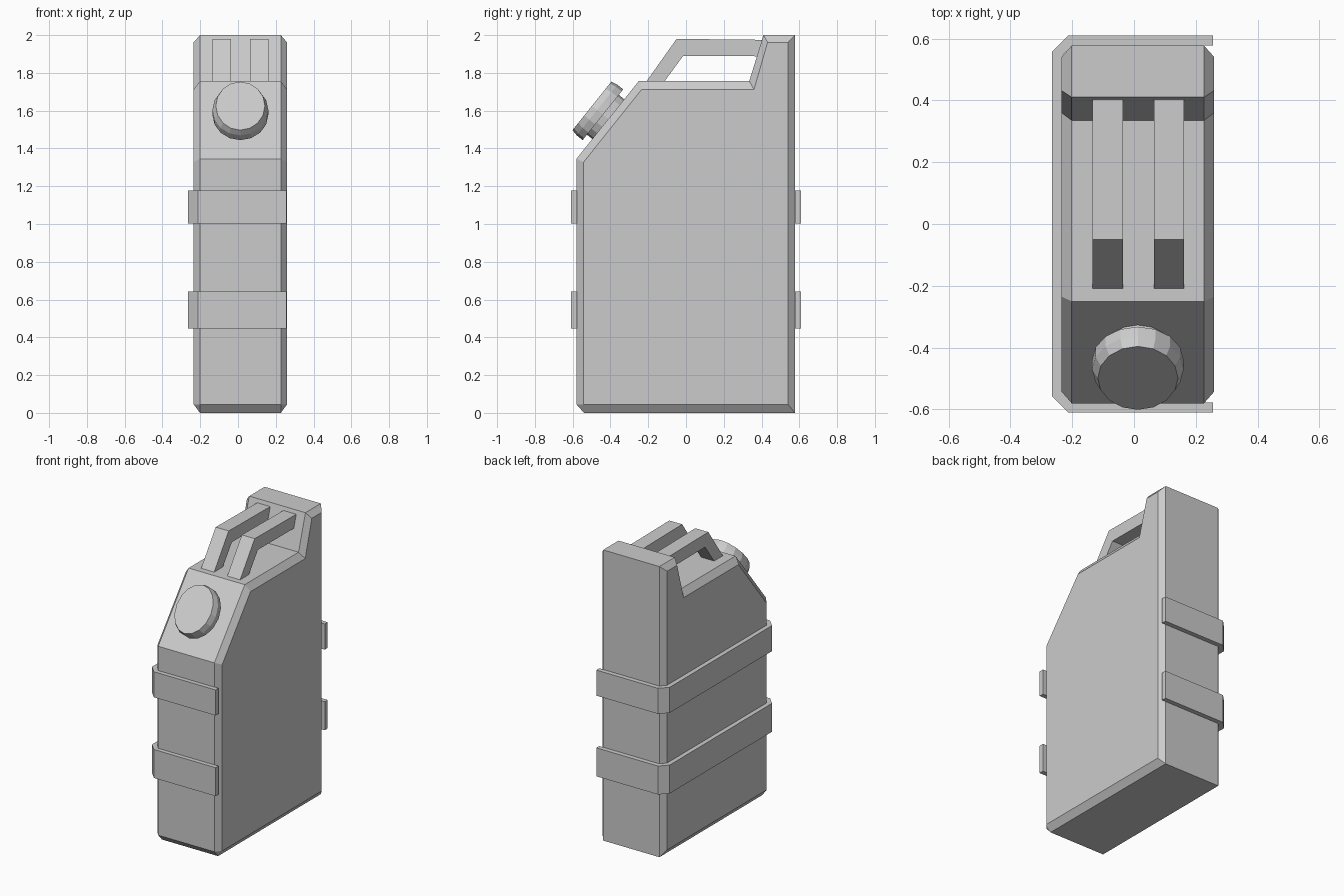
import bpy, bmesh, math
from mathutils import Vector

if "Cube" in bpy.data.objects:
    bpy.data.objects.remove(bpy.data.objects["Cube"])

CX = 0.0125  # centre plane of the can body


def loft(name, rings, wrap=False):
    """Skin a list of equal-length point rings; cap the ends unless wrapped."""
    bm = bmesh.new()
    loops = [[bm.verts.new(p) for p in ring] for ring in rings]
    n = len(loops[0])
    for a, b in zip(loops, loops[1:]):
        for i in range(n):
            j = (i + 1) % n
            bm.faces.new((a[i], a[j], b[j], b[i]))
    bm.faces.new(loops[0])
    bm.faces.new(loops[-1])
    bmesh.ops.remove_doubles(bm, verts=bm.verts, dist=0.0005)
    bmesh.ops.recalc_face_normals(bm, faces=bm.faces)
    mesh = bpy.data.meshes.new(name)
    bm.to_mesh(mesh)
    bm.free()
    obj = bpy.data.objects.new(name, mesh)
    bpy.context.collection.objects.link(obj)
    return obj


# Can body: full profile in the middle, inset profile on the two flat sides
rim = [(-0.54, 0), (0.577, 0), (0.577, 2), (0.41, 2),
       (0.335, 1.757), (-0.25, 1.757), (-0.58, 1.345), (-0.58, 0.045)]
side = [(-0.542, 0.045), (0.54, 0.045), (0.54, 1.962), (0.432, 1.962),
        (0.36, 1.712), (-0.235, 1.712), (-0.542, 1.328), (-0.542, 0.045)]
layers = [(-0.247, side), (-0.214, rim), (0.214, rim), (0.247, side)]
loft("can_body", [[(CX + x, y, z) for y, z in prof] for x, prof in layers])

# Two carrying handles
handle = [(-0.22, 1.74), (-0.05, 1.98), (0.405, 1.975),
          (0.38, 1.888), (-0.015, 1.89), (-0.125, 1.74)]
for label, x0, x1 in (("left", -0.135, -0.036), ("right", 0.064, 0.162)):
    loft("handle_" + label, [[(x, y, z) for y, z in handle] for x in (x0, x1)])

# Two straps wrapping the front, left side and back
outer = [(0.256, -0.61), (-0.213, -0.61), (-0.265, -0.557)]
inner = [(0.256, -0.578), (-0.2, -0.578), (-0.233, -0.543)]
half = lambda pts: pts + [(x, -y) for x, y in reversed(pts)]
band = half(outer) + half(inner)[::-1]
for label, z0, z1 in (("lower", 0.447, 0.643), ("upper", 1.002, 1.178)):
    loft("strap_" + label, [[(x, y, z) for x, y in band] for z in (z0, z1)])

# Spout neck and screw cap, stacked along the normal of the sloped shoulder
slope = Vector((0, 0.33, 0.412)).normalized()
normal = Vector((0, -slope.z, slope.y))


def stack(name, levels, sides=16):
    rings = []
    for d, rx, rt in levels:
        ring = []
        for k in range(sides):
            a = 2 * math.pi * k / sides
            ring.append(Vector((CX + rx * math.cos(a), 0, 0))
                        + slope * (0.957 + rt * math.sin(a)) + normal * d)
        rings.append(ring)
    return loft(name, rings)


stack("spout_neck", [(1.27, 0.115, 0.135), (1.34, 0.115, 0.135)])
stack("screw_cap", [(1.33, 0.148, 0.172), (1.37, 0.148, 0.172), (1.405, 0.13, 0.164)])
